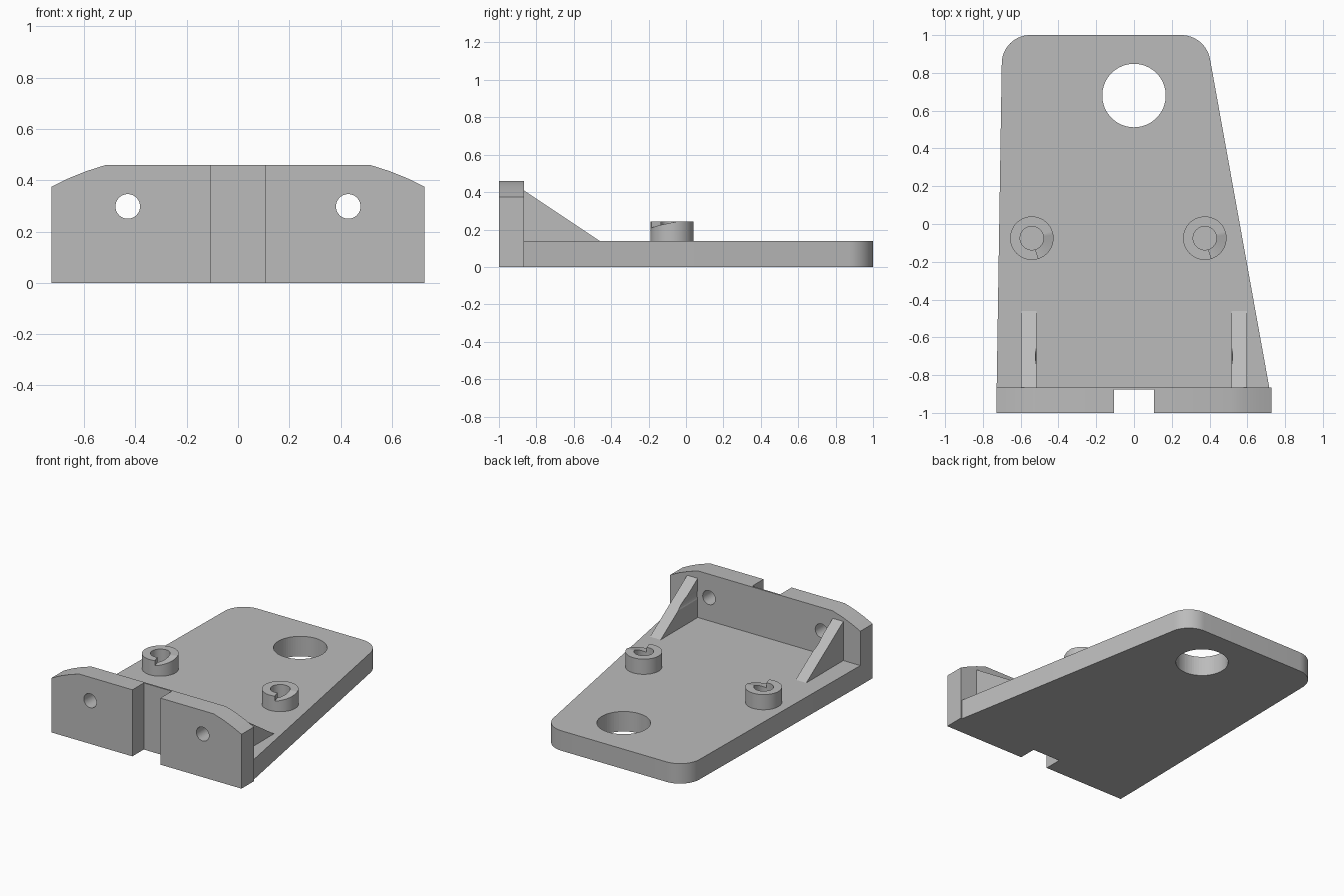
import bpy, bmesh
from math import sin, cos, radians, pi
from mathutils import Vector

cube = bpy.data.objects.get("Cube")
if cube:
    bpy.data.objects.remove(cube, do_unlink=True)

grey = bpy.data.materials.new("plain grey")
grey.use_nodes = True
tone = (0.5, 0.5, 0.5, 1)
grey.diffuse_color = tone
grey.node_tree.nodes["Principled BSDF"].inputs["Base Color"].default_value = tone


def finish(name, bm):
    bmesh.ops.recalc_face_normals(bm, faces=bm.faces)
    mesh = bpy.data.meshes.new(name)
    bm.to_mesh(mesh)
    bm.free()
    mesh.materials.append(grey)
    obj = bpy.data.objects.new(name, mesh)
    bpy.context.collection.objects.link(obj)
    return obj


def prism(name, points, push):
    """Extrude a planar outline along a vector."""
    bm = bmesh.new()
    face = bm.faces.new([bm.verts.new(p) for p in points])
    made = bmesh.ops.extrude_face_region(bm, geom=[face])["geom"]
    bmesh.ops.translate(bm, vec=Vector(push),
                        verts=[g for g in made if isinstance(g, bmesh.types.BMVert)])
    return finish(name, bm)


def arc(cx, cy, r, start, end, steps):
    angles = [radians(start + (end - start) * i / steps) for i in range(steps + 1)]
    return [(cx + r * cos(a), cy + r * sin(a)) for a in angles]


def cut(obj, cutter):
    mod = obj.modifiers.new("cut", 'BOOLEAN')
    mod.operation = 'DIFFERENCE'
    mod.solver = 'EXACT'
    mod.object = cutter
    cutter.hide_render = True
    cutter.hide_viewport = True
    cutter.display_type = 'WIRE'


def bore(name, x, z, r, y0, y1):
    """Round cutter running front to back."""
    ring = arc(x, z, r, 0, 352.5, 47)
    return prism(name, [(u, y0, v) for u, v in ring], (0, y1 - y0, 0))


def smooth(obj):
    bpy.ops.object.select_all(action='DESELECT')
    obj.select_set(True)
    bpy.context.view_layer.objects.active = obj
    bpy.ops.object.shade_smooth_by_angle(angle=radians(25))


THICK = 0.138
BACK = -0.865

# Tapered base plate with rounded far corners and a large hole
outline = [(-0.727, BACK), (0.716, BACK)]
outline += arc(0.25, 0.845, 0.155, 10, 90, 14)
outline += arc(-0.55, 0.85, 0.15, 90, 179, 14)
plate = prism("base_plate", [(x, y, 0) for x, y in outline], (0, 0, THICK))
hole = prism("plate_hole_cutter",
             [(x, y, -0.1) for x, y in arc(0, 0.68, 0.168, 0, 354.375, 63)], (0, 0, 0.4))
cut(plate, hole)
smooth(plate)

# Front wall with gently curved shoulders, a centre slot and two bolt holes
half = [(0.727, 0), (0.727, 0.375), (0.66, 0.408), (0.59, 0.436), (0.515, 0.46)]
profile = half + [(-x, z) for x, z in reversed(half)]
wall = prism("front_wall", [(x, -1, z) for x, z in profile], (0, BACK + 1, 0))
slot = prism("slot_cutter",
             [(x, y, -0.1) for x, y in [(-0.107, -1.1), (0.107, -1.1),
                                        (0.107, -0.876), (-0.107, -0.876)]], (0, 0, 0.8))
cut(wall, slot)
for side, label in ((1, "left"), (-1, "right")):
    cut(wall, bore(label + "_bolt_cutter", side * 0.43, 0.298, 0.048, -1.1, -0.7))

    # Triangular rib behind the wall, slightly relieved beside the bolt
    rib = prism(label + "_rib",
                [(side * 0.516, BACK, THICK), (side * 0.516, -0.46, THICK),
                 (side * 0.516, BACK, 0.408)], (side * 0.081, 0, 0))
    cut(rib, bore(label + "_relief_cutter", side * 0.43, 0.298, 0.092, BACK - 0.05, -0.4))
smooth(wall)


# Round posts with a blind hole and a sloping ramp cut in the rim
def post(name, cx, cy):
    outer, inner, top, drop = 0.115, 0.062, 0.243, 0.035
    steps = [(a, top) for a in range(15, 286, 6)] + [(288, top)]
    steps += [(288 + 87 * i / 15, top - drop * (1 - i / 15)) for i in range(15)]
    bm = bmesh.new()
    rings = []
    for a, z in steps:
        c, s = cos(radians(a)), sin(radians(a))
        rings.append([bm.verts.new((cx + r * c, cy + r * s, h)) for r, h in
                      ((outer, THICK), (outer, z), (inner, z), (inner, THICK))])
    for i, here in enumerate(rings):
        after = rings[(i + 1) % len(rings)]
        for k in range(3):
            bm.faces.new((here[k], after[k], after[k + 1], here[k + 1]))
    bmesh.ops.remove_doubles(bm, verts=bm.verts, dist=0.0001)
    smooth(finish(name, bm))


post("left_post", 0.375, -0.075)
post("right_post", -0.541, -0.075)
